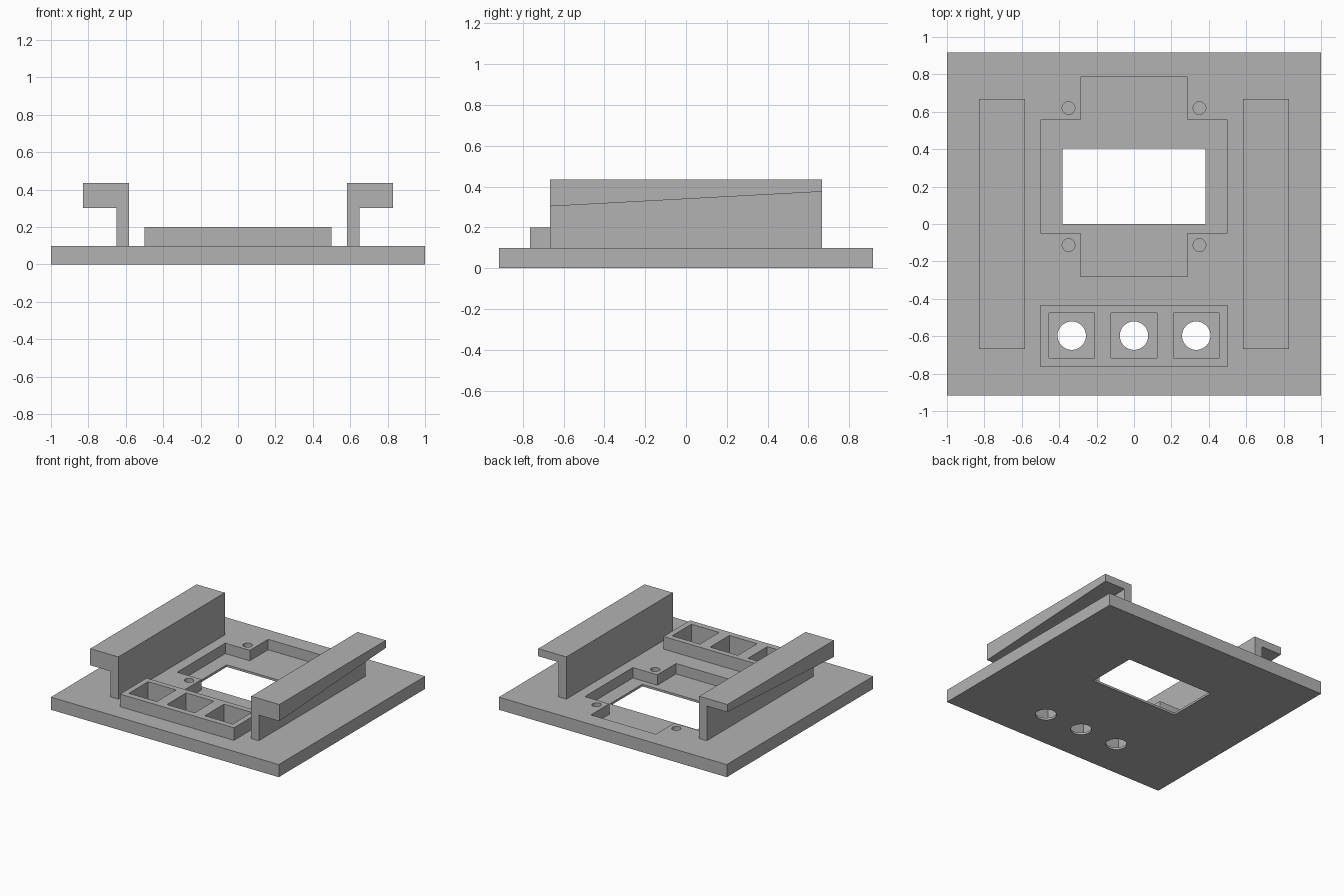
import bpy, bmesh, math

if "Cube" in bpy.data.objects:
    bpy.data.objects.remove(bpy.data.objects["Cube"])

grey = bpy.data.materials.new("plain grey")
grey.use_nodes = True
colour = (0.45, 0.45, 0.45, 1)
grey.diffuse_color = colour
grey.node_tree.nodes["Principled BSDF"].inputs["Base Color"].default_value = colour


def prism(name, points, low, high):
    """Upright solid from a plan outline."""
    bm = bmesh.new()
    face = bm.faces.new([bm.verts.new((x, y, low)) for x, y in points])
    top = bmesh.ops.extrude_face_region(bm, geom=[face])["geom"]
    for v in top:
        if isinstance(v, bmesh.types.BMVert):
            v.co.z = high
    bmesh.ops.recalc_face_normals(bm, faces=bm.faces)
    mesh = bpy.data.meshes.new(name)
    bm.to_mesh(mesh)
    bm.free()
    obj = bpy.data.objects.new(name, mesh)
    bpy.context.collection.objects.link(obj)
    mesh.materials.append(grey)
    return obj


def rect(x0, x1, y0, y1):
    return [(x0, y0), (x1, y0), (x1, y1), (x0, y1)]


def circle(x, y, r, n=40):
    return [(x + r * math.cos(math.tau * i / n),
             y + r * math.sin(math.tau * i / n)) for i in range(n)]


def cut(obj, cutters):
    """Subtract the cutters and bake the result."""
    for c in cutters:
        c.hide_render = True
        mod = obj.modifiers.new("cut", 'BOOLEAN')
        mod.operation, mod.solver, mod.object = 'DIFFERENCE', 'EXACT', c
    graph = bpy.context.evaluated_depsgraph_get()
    baked = bpy.data.meshes.new_from_object(obj.evaluated_get(graph))
    obj.modifiers.clear()
    obj.data = baked


TOP, FLOOR, ABOVE = 0.1, 0.017, 0.5

# Base plate and button housing
base = prism("base_plate", rect(-1, 1, -0.917, 0.917), 0, TOP)
housing = prism("button_housing", rect(-0.5, 0.5, -0.765, -0.432), TOP, 0.2)

# Cross-shaped screen recess with a window through its floor
w, n = 0.5, 0.285
y0, y1, y2, y3 = -0.282, -0.048, 0.555, 0.785
cross = [(-n, y0), (n, y0), (n, y1), (w, y1), (w, y2), (n, y2),
         (n, y3), (-n, y3), (-n, y2), (-w, y2), (-w, y1), (-n, y1)]
plate_cutters = [prism("recess_cutter", cross, FLOOR, ABOVE),
                 prism("window_cutter", rect(-0.383, 0.383, 0, 0.405), -0.1, ABOVE)]

# Blind screw holes around the recess
for x in (-0.35, 0.35):
    for y in (-0.113, 0.62):
        plate_cutters.append(prism("screw_cutter", circle(x, y, 0.034), FLOOR, ABOVE))

# Square button wells with round holes below
well_cutters = []
for x in (-0.333, 0, 0.333):
    well_cutters.append(prism("well_cutter", rect(x - 0.122, x + 0.122, -0.717, -0.476),
                              FLOOR, ABOVE))
    plate_cutters.append(prism("button_hole_cutter", circle(x, -0.597, 0.076), -0.1, ABOVE))

cut(base, plate_cutters + well_cutters)
cut(housing, well_cutters)
for c in plate_cutters + well_cutters:
    bpy.data.objects.remove(c)

# Side rails: upright wall with an outward flange, thinner towards the back
HALF = 0.667
for name, s in (("left_rail", 1), ("right_rail", -1)):
    rail = prism(name, rect(0, 1, 0, 1), 0, 1)
    bm = bmesh.new()
    rings = []
    for y, under in ((-HALF, 0.303), (HALF, 0.375)):
        profile = [(0.583, TOP), (0.65, TOP), (0.65, under),
                   (0.83, under), (0.83, 0.435), (0.583, 0.435)]
        rings.append([bm.verts.new((s * x, y, z)) for x, z in profile])
    front, back = rings
    bm.faces.new(front)
    bm.faces.new(back[::-1])
    for i in range(len(front)):
        j = (i + 1) % len(front)
        bm.faces.new((front[i], back[i], back[j], front[j]))
    bmesh.ops.recalc_face_normals(bm, faces=bm.faces)
    bm.to_mesh(rail.data)
    bm.free()
